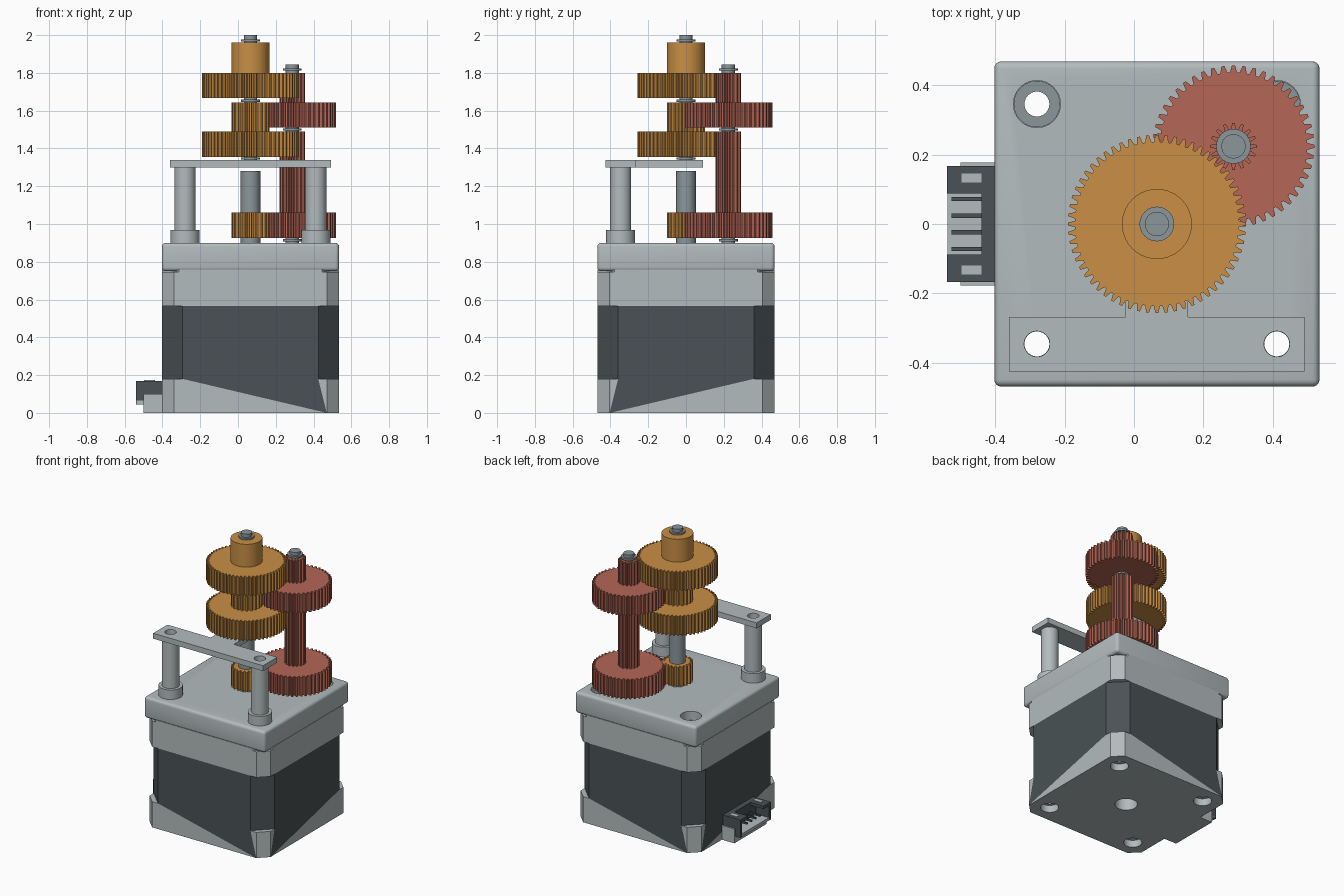
import bpy, bmesh
from math import pi, cos, sin
from mathutils import Matrix, Vector

cube = bpy.data.objects.get("Cube")
if cube:
    bpy.data.objects.remove(cube, do_unlink=True)


def material(name, r, g, b):
    m = bpy.data.materials.new(name)
    m.use_nodes = True
    m.diffuse_color = (r, g, b, 1)
    m.node_tree.nodes["Principled BSDF"].inputs["Base Color"].default_value = (r, g, b, 1)
    return m


ALLOY = material("light alloy", 0.45, 0.50, 0.51)
DARK = material("dark graphite", 0.068, 0.083, 0.089)
STEEL = material("steel", 0.26, 0.31, 0.33)
GOLD = material("amber gear", 0.585, 0.274, 0.059)
RED = material("red gear", 0.46, 0.133, 0.092)

CX = 0.066           # motor axis
RX, RY = 0.287, 0.224  # second axle
HALF = 0.469         # half width of the motor
BOLT = 0.346         # bolt offset from the motor axis


def finish(name, bm, *mats):
    bmesh.ops.remove_doubles(bm, verts=bm.verts[:], dist=1e-5)
    bmesh.ops.recalc_face_normals(bm, faces=bm.faces[:])
    me = bpy.data.meshes.new(name)
    bm.to_mesh(me)
    bm.free()
    for m in mats:
        me.materials.append(m)
    ob = bpy.data.objects.new(name, me)
    bpy.context.collection.objects.link(ob)
    return ob


def activate(ob):
    bpy.ops.object.select_all(action='DESELECT')
    ob.select_set(True)
    bpy.context.view_layer.objects.active = ob


def smooth(ob):
    activate(ob)
    bpy.ops.object.shade_smooth_by_angle(angle=0.5)
    return ob


def prism(name, points, z0, z1, mat):
    """Extrude a closed outline between two heights."""
    bm = bmesh.new()
    face = bm.faces.new([bm.verts.new((x, y, z0)) for x, y in points])
    new = bmesh.ops.extrude_face_region(bm, geom=[face])["geom"]
    bmesh.ops.translate(bm, vec=(0, 0, z1 - z0),
                        verts=[v for v in new if isinstance(v, bmesh.types.BMVert)])
    return finish(name, bm, mat)


def circle(x, y, r, n=40):
    return [(x + r * cos(2 * pi * i / n), y + r * sin(2 * pi * i / n)) for i in range(n)]


def rod(name, x, y, r, z0, z1, mat):
    return smooth(prism(name, circle(x, y, r), z0, z1, mat))


def rect(x0, x1, y0, y1):
    return [(x0, y0), (x1, y0), (x1, y1), (x0, y1)]


def octagon(c):
    h, s = HALF, HALF - c
    pts = [(-s, -h), (s, -h), (h, -s), (h, s), (s, h), (-s, h), (-h, s), (-h, -s)]
    return [(CX + x, y) for x, y in pts]


def gear(name, x, y, r, teeth, z0, z1, mat, depth=0.02):
    """Spur gear with tapered teeth."""
    pts = []
    for i in range(teeth):
        for f, rad in ((-0.36, r - depth), (-0.15, r), (0.15, r), (0.36, r - depth)):
            a = 2 * pi * (i + f) / teeth
            pts.append((x + rad * cos(a), y + rad * sin(a)))
    return prism(name, pts, z0, z1, mat)


def drill(ob, spots, r, z0, z1):
    for x, y in spots:
        cutter = prism("cutter", circle(x, y, r, 32), z0, z1, ALLOY)
        cutter.hide_render = True
        mod = ob.modifiers.new("hole", 'BOOLEAN')
        mod.operation, mod.solver, mod.object = 'DIFFERENCE', 'EXACT', cutter
        activate(ob)
        bpy.ops.object.modifier_apply(modifier=mod.name)
        bpy.data.objects.remove(cutter, do_unlink=True)


FRONT = [(CX - BOLT, -BOLT), (CX + BOLT, -BOLT)]
BACK = [(CX - BOLT, BOLT), (CX + BOLT, BOLT)]

# Base cap: each side is split diagonally into a light and a dark triangle
T, S, B = 0.18, HALF - 0.065, HALF - 0.11
bm = bmesh.new()
bottom_ring, top_ring = [], []
for k in range(4):
    turn = Matrix.Rotation(k * pi / 2, 4, 'Z')
    flip = -1 if k % 2 else 1

    def vert(x, z):
        p = turn @ Vector((x, -HALF, z))
        return bm.verts.new((p.x + CX, p.y, z))

    tris = [((-S, 0), (-B, T), (-S, T)), ((-S, 0), (S, 0), (-B, T)),
            ((-B, T), (S, 0), (B, T)), ((S, 0), (S, T), (B, T))]
    for i, tri in enumerate(tris):
        f = bm.faces.new([vert(x * flip, z) for x, z in tri])
        f.material_index = int(i == 2)
    bottom_ring += [vert(-S, 0), vert(S, 0)]
    top_ring += [vert(x, T) for x in (-S, -B, B, S)]
bm.faces.new(bottom_ring)
bm.faces.new(top_ring)
for k in range(4):
    ends = (bottom_ring[2 * k + 1], bottom_ring[(2 * k + 2) % 8],
            top_ring[(4 * k + 4) % 16], top_ring[4 * k + 3])
    bm.faces.new([bm.verts.new(v.co) for v in ends])
base_cap = finish("base_cap", bm, ALLOY, DARK)
drill(base_cap, FRONT + BACK, 0.037, -0.1, 0.3)
drill(base_cap, FRONT + BACK, 0.058, -0.1, 0.05)
drill(base_cap, [(CX, 0)], 0.072, -0.1, 0.1)

# Motor body
stator = prism("stator", octagon(0.11), T, 0.565, DARK)
end_cap = prism("end_cap", octagon(0.065), 0.565, 0.745, ALLOY)
for part in (stator, end_cap):
    drill(part, FRONT + BACK, 0.037, 0, 1)
prism("spacer", octagon(0.09), 0.74, 0.76, ALLOY)
spacer = bpy.data.objects["spacer"]
drill(spacer, FRONT + BACK, 0.037, 0, 1)

# Mounting plate with rounded edges and counterbored bolt holes
plate = prism("mounting_plate", rect(CX - HALF, CX + HALF, -HALF, HALF), 0.75, 0.9, ALLOY)
bev = plate.modifiers.new("round", 'BEVEL')
bev.width, bev.segments = 0.02, 4
activate(plate)
bpy.ops.object.modifier_apply(modifier=bev.name)
drill(plate, FRONT + BACK, 0.037, 0.5, 1)
drill(plate, BACK, 0.068, 0.83, 1)
smooth(plate)
for i, (x, y) in enumerate(BACK):
    washer = prism(f"bolt_seat_{i + 1}", circle(x, y, 0.067), 0.825, 0.84, STEEL)
    drill(washer, [(x, y)], 0.036, 0.5, 1)

# Stand-off posts and T-shaped bridge
for i, (x, y) in enumerate(FRONT):
    side = ("right", "left")[i]
    for label, r, z0, z1 in (("post_collar", 0.077, 0.9, 0.967), ("post", 0.056, 0.95, 1.3)):
        tube = prism(f"{label}_{side}", circle(x, y, r), z0, z1, ALLOY)
        drill(tube, [(x, y)], 0.036, 0.5, 1.5)
        smooth(tube)
bridge = prism("bridge", [(-0.36, -0.425), (0.492, -0.425), (0.492, -0.268),
                          (CX + 0.09, -0.268), (CX + 0.09, 0.09), (CX - 0.09, 0.09),
                          (CX - 0.09, -0.268), (-0.36, -0.268)], 1.3, 1.338, ALLOY)
drill(bridge, FRONT, 0.037, 1.2, 1.4)

# Shafts and washers
rod("motor_shaft", CX, 0, 0.052, 0.88, 1.28, STEEL)
rod("upper_axle", CX, 0, 0.035, 1.32, 2.0, STEEL)
rod("side_axle", RX, RY, 0.035, 0.88, 1.845, STEEL)
for i, z in enumerate((1.341, 1.647, 1.965)):
    rod(f"upper_washer_{i + 1}", CX, 0, 0.05, z, z + 0.012, STEEL)
for i, z in enumerate((0.908, 1.494, 1.812)):
    rod(f"side_washer_{i + 1}", RX, RY, 0.05, z, z + 0.012, STEEL)

# Gears on the motor axis
gear("motor_pinion", CX, 0, 0.1, 20, 0.925, 1.06, GOLD)
gear("middle_wheel", CX, 0, 0.257, 60, 1.355, 1.49, GOLD)
gear("middle_pinion", CX, 0, 0.1, 20, 1.49, 1.643, GOLD)
gear("output_wheel", CX, 0, 0.257, 60, 1.668, 1.8, GOLD)
rod("output_hub", CX, 0, 0.101, 1.8, 1.96, GOLD)

# Gears on the side axle
gear("lower_side_wheel", RX, RY, 0.233, 48, 0.925, 1.06, RED)
gear("lower_side_pinion", RX, RY, 0.068, 16, 1.06, 1.49, RED)
gear("upper_side_wheel", RX, RY, 0.233, 48, 1.51, 1.643, RED)
gear("upper_side_pinion", RX, RY, 0.068, 16, 1.643, 1.8, RED)

# Cable connector on the right side: bracket, open shell and pins
prism("connector_bracket", rect(-0.5, -0.4, -0.178, 0.178), 0, 0.045, ALLOY)
prism("connector_floor", rect(-0.538, -0.4, -0.168, 0.168), 0.045, 0.065, ALLOY)
prism("connector_back", rect(-0.44, -0.4, -0.168, 0.168), 0.065, 0.17, DARK)
for s, side in ((1, "back"), (-1, "front")):
    prism(f"connector_wall_{side}", rect(-0.54, -0.43, s * 0.15, s * 0.168), 0.045, 0.17, DARK)
    prism(f"connector_lip_{side}", rect(-0.54, -0.43, s * 0.088, s * 0.15), 0.15, 0.17, DARK)
    prism(f"connector_window_{side}", rect(-0.497, -0.44, s * 0.12, s * 0.145), 0.165, 0.173, ALLOY)
    prism(f"connector_clip_{side}", rect(-0.5, -0.4, s * 0.168, s * 0.178), 0.045, 0.1, ALLOY)
for i in range(4):
    y = 0.072 - 0.048 * i
    prism(f"connector_pin_{i + 1}", rect(-0.527, -0.43, y - 0.006, y + 0.006), 0.1, 0.112, DARK)
